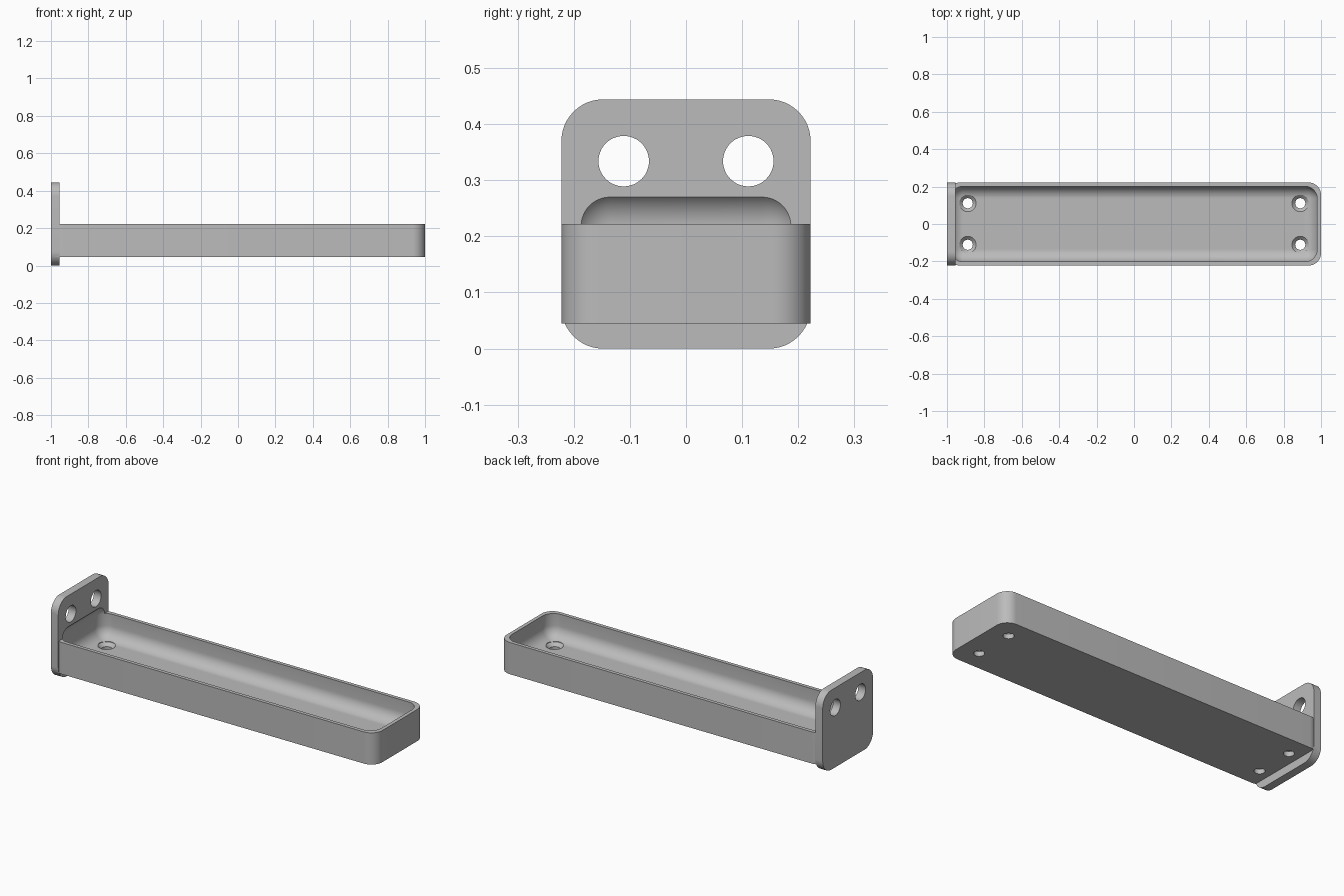
import bpy, bmesh, math
from mathutils import Matrix, Vector

if "Cube" in bpy.data.objects:
    bpy.data.objects.remove(bpy.data.objects["Cube"], do_unlink=True)

HALF_W = 0.222       # half width of tray and plate
PLATE_T = 0.045      # plate thickness
WALL = 0.02          # tray wall thickness
FLOOR = 0.089        # height of the tray floor
ROUND = 0.067        # tray corner radius

grey = bpy.data.materials.new("grey")
grey.use_nodes = True
colour = (0.5, 0.5, 0.5, 1)
grey.diffuse_color = colour
grey.node_tree.nodes["Principled BSDF"].inputs["Base Color"].default_value = colour


def add_object(name, bm):
    bmesh.ops.recalc_face_normals(bm, faces=bm.faces)
    mesh = bpy.data.meshes.new(name)
    bm.to_mesh(mesh)
    bm.free()
    mesh.materials.append(grey)
    obj = bpy.data.objects.new(name, mesh)
    bpy.context.collection.objects.link(obj)
    return obj


def rounded_box(name, low, high, radius, axis=None):
    """Box with all edges rounded, or only those along one axis."""
    low, high = Vector(low), Vector(high)
    bm = bmesh.new()
    bmesh.ops.create_cube(bm, size=1)
    for v in bm.verts:
        v.co = (low + high) / 2 + v.co * (high - low)
    edges = [e for e in bm.edges if axis is None
             or abs((e.verts[0].co - e.verts[1].co).normalized()[axis]) > 0.9]
    bmesh.ops.bevel(bm, geom=edges, offset=radius, segments=12,
                    profile=0.5, affect='EDGES')
    return add_object(name, bm)


def lathe(name, profile, matrix):
    """Solid turned around z from (radius, height) pairs, then placed."""
    bm = bmesh.new()
    n = 48
    rings = [[bm.verts.new((r * math.cos(math.tau * i / n),
                            r * math.sin(math.tau * i / n), z)) for i in range(n)]
             for r, z in profile]
    for a, b in zip(rings, rings[1:]):
        for i in range(n):
            j = (i + 1) % n
            bm.faces.new((a[i], a[j], b[j], b[i]))
    bm.faces.new(rings[0])
    bm.faces.new(rings[-1])
    bm.transform(matrix)
    return add_object(name, bm)


def combine(target, tool, operation):
    mod = target.modifiers.new(operation.title(), 'BOOLEAN')
    mod.object = tool
    mod.operation = operation
    mod.solver = 'EXACT'
    bpy.ops.object.select_all(action='DESELECT')
    bpy.context.view_layer.objects.active = target
    target.select_set(True)
    bpy.ops.object.modifier_apply(modifier=mod.name)
    bpy.data.objects.remove(tool, do_unlink=True)


# Tray body joined to the upright mounting plate
bracket = rounded_box("bracket_tray", (-0.998, -HALF_W, PLATE_T),
                      (1, HALF_W, HALF_W), ROUND, axis=2)
plate = rounded_box("mounting_plate", (-1, -HALF_W, 0),
                    (-1 + PLATE_T, HALF_W, 2 * HALF_W), 0.074, axis=0)
combine(bracket, plate, 'UNION')

# Hollow with rounded floor, slightly recessed into the plate
cavity = rounded_box("cavity_cutter", (-1 + WALL, -HALF_W + WALL, FLOOR),
                     (1 - WALL, HALF_W - WALL, 0.285), ROUND)
combine(bracket, cavity, 'DIFFERENCE')

for y in (-HALF_W / 2, HALF_W / 2):
    # Countersunk screw holes in the floor
    for x in (-0.889, 0.889):
        screw = lathe("screw_cutter",
                      [(0.027, 0), (0.027, FLOOR - 0.018), (0.045, FLOOR), (0.045, 0.2)],
                      Matrix.Translation((x, y, 0)))
        combine(bracket, screw, 'DIFFERENCE')
    # Straight holes through the plate
    hole = lathe("hole_cutter", [(0.045, -0.1), (0.045, 0.1)],
                 Matrix.Translation((-1, y, 0.334)) @ Matrix.Rotation(math.pi / 2, 4, 'Y'))
    combine(bracket, hole, 'DIFFERENCE')

bpy.ops.object.select_all(action='DESELECT')
bracket.select_set(True)
bpy.context.view_layer.objects.active = bracket
bpy.ops.object.shade_smooth_by_angle(angle=math.radians(30))
